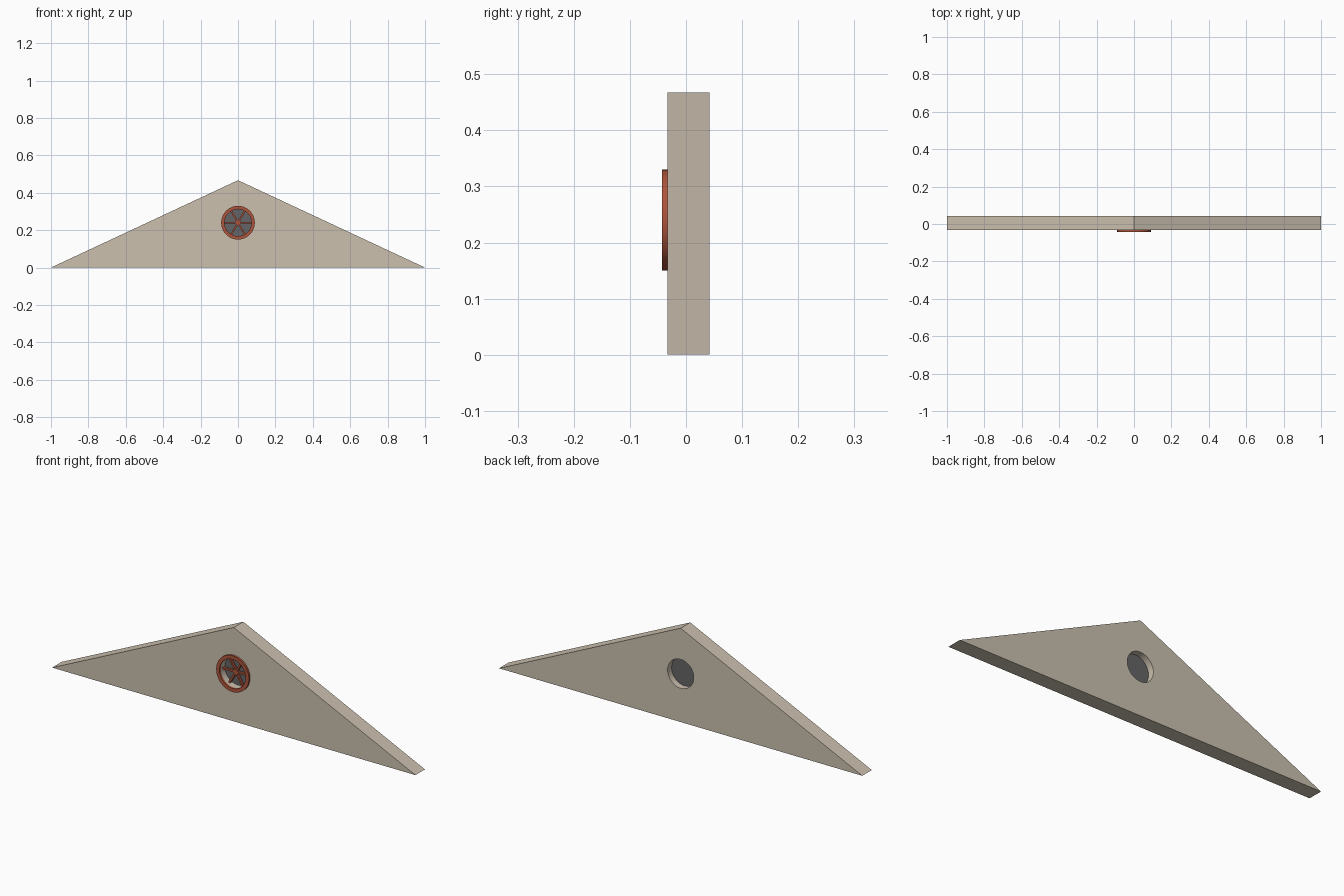
import bpy, bmesh
from math import cos, sin, pi
from mathutils import Matrix, Vector

cube = bpy.data.objects.get("Cube")
if cube:
    bpy.data.objects.remove(cube, do_unlink=True)

CENTRE_Z = 0.24
HOLE_R = 0.072
FRONT, BACK = -0.033, 0.042
SEGMENTS = 48


def material(name, rgb):
    mat = bpy.data.materials.new(name)
    mat.use_nodes = True
    mat.diffuse_color = (*rgb, 1)
    mat.node_tree.nodes["Principled BSDF"].inputs["Base Color"].default_value = (*rgb, 1)
    return mat


plaster = material("beige plaster", (0.60, 0.53, 0.43))
terracotta = material("terracotta", (0.42, 0.09, 0.045))
glass = material("grey glass", (0.13, 0.13, 0.135))


def circle(radius):
    angles = [2 * pi * i / SEGMENTS for i in range(SEGMENTS)]
    return [(radius * cos(a), CENTRE_Z + radius * sin(a)) for a in angles]


def slab(name, loops, y0, y1, mat):
    """Extrude an outline, with optional hole loops, from y0 to y1."""
    bm = bmesh.new()
    edges = []
    for loop in loops:
        verts = [bm.verts.new((x, y0, z)) for x, z in loop]
        edges += [bm.edges.new((v, verts[i - 1])) for i, v in enumerate(verts)]
    bmesh.ops.triangle_fill(bm, edges=edges, use_beauty=True)
    result = bmesh.ops.extrude_face_region(bm, geom=bm.faces[:], use_keep_orig=True)
    moved = [g for g in result["geom"] if isinstance(g, bmesh.types.BMVert)]
    bmesh.ops.translate(bm, verts=moved, vec=Vector((0, y1 - y0, 0)))
    bmesh.ops.recalc_face_normals(bm, faces=bm.faces[:])
    bmesh.ops.dissolve_limit(bm, angle_limit=0.001, verts=bm.verts[:], edges=bm.edges[:])
    return finish(name, bm, mat)


def finish(name, bm, mat):
    mesh = bpy.data.meshes.new(name)
    bm.to_mesh(mesh)
    bm.free()
    mesh.materials.append(mat)
    obj = bpy.data.objects.new(name, mesh)
    bpy.context.collection.objects.link(obj)
    bpy.ops.object.select_all(action="DESELECT")
    obj.select_set(True)
    bpy.context.view_layer.objects.active = obj
    bpy.ops.object.shade_smooth_by_angle(angle=pi / 6)
    return obj


# Triangular wall with a round opening
slab("gable_wall", [[(-1, 0), (1, 0), (0, 0.467)], circle(HOLE_R)], FRONT, BACK, plaster)

# Raised window surround and recessed pane
slab("window_ring", [circle(0.09), circle(HOLE_R)], -0.043, FRONT, terracotta)
slab("window_pane", [circle(HOLE_R)], 0.0, 0.01, glass)

# Three crossing bars make six spokes
bm = bmesh.new()
for i in range(3):
    bar = Matrix.Translation((0, -0.013, CENTRE_Z)) @ Matrix.Rotation(i * pi / 3, 4, "Y")
    bmesh.ops.create_cube(bm, size=1, matrix=bar @ Matrix.Diagonal((2 * HOLE_R, 0.012, 0.009, 1)))
finish("window_spokes", bm, terracotta)

# Small round hub
slab("window_hub", [[(x * 0.2, CENTRE_Z + (z - CENTRE_Z) * 0.2) for x, z in circle(HOLE_R)]],
     -0.021, -0.007, terracotta)
